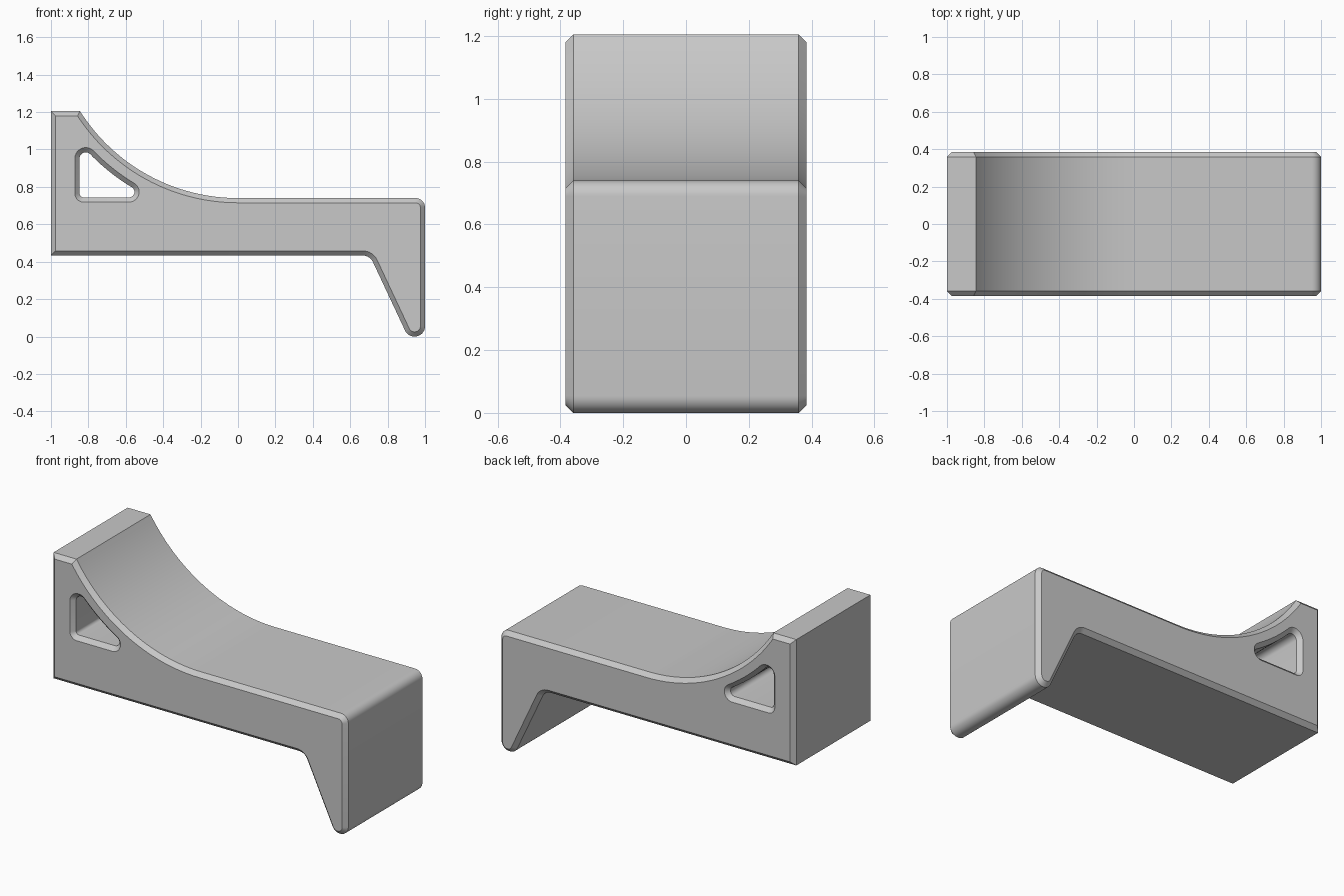
import bpy, bmesh
from math import sin, cos, sqrt, pi, radians, atan2
from mathutils import Vector

if "Cube" in bpy.data.objects:
    bpy.data.objects.remove(bpy.data.objects["Cube"])

HALF = 0.384      # half depth
CH = 0.025        # chamfer size
TOP_Z = 1.205
BASE_Z = 0.433    # underside of the beam
CENTRE = Vector((0, 1.74))   # centre of the scooped arc


def arc(c, r, a0, a1, n):
    return [Vector((c[0] + r * cos(a0 + (a1 - a0) * i / n),
                    c[1] + r * sin(a0 + (a1 - a0) * i / n))) for i in range(n + 1)]


def fillet(p, c, q, r, n=8):
    """Points rounding the corner c between p and q."""
    p, c, q = Vector(p), Vector(c), Vector(q)
    u, v = (p - c).normalized(), (q - c).normalized()
    half = u.angle(v) / 2
    mid = c + (u + v).normalized() * (r / sin(half))
    start, end = c + u * (r * cos(half) / sin(half)), c + v * (r * cos(half) / sin(half))
    a0 = atan2(*(start - mid).yx)
    a1 = atan2(*(end - mid).yx)
    turn = (a1 - a0 + pi) % (2 * pi) - pi
    return arc(mid, r, a0, a0 + turn, n)


def offset(loop, d):
    """Move a counter-clockwise outline inwards by d with mitred corners."""
    out = []
    for i, p in enumerate(loop):
        e0 = (p - loop[i - 1]).normalized()
        e1 = (loop[(i + 1) % len(loop)] - p).normalized()
        n0, n1 = Vector((-e0.y, e0.x)), Vector((-e1.y, e1.x))
        out.append(p + (n0 + n1) * (d / (1 + n0.dot(n1))))
    return out


# Outer outline, counter-clockwise in x and z
corners = [((-1, BASE_Z), 0), ((0.705, BASE_Z), 0.06), ((0.908, 0), 0.054),
           ((1, 0), 0.054), ((1, 0.74), 0.05), ((0, 0.74), 0)]
outer = [Vector(corners[0][0])]
for k in range(1, 5):
    outer += fillet(corners[k - 1][0], corners[k][0], corners[k + 1][0], corners[k][1])
end_x = -sqrt(1 - (TOP_Z - CENTRE.y) ** 2)
outer += arc(CENTRE, 1, -pi / 2, atan2(TOP_Z - CENTRE.y, end_x), 32)
outer.append(Vector((-1, TOP_Z)))

# Rounded triangular window whose long side follows the scoop
R, LEFT, LOW = 1.1, -0.847, 0.744
r_corner, r_tip, r_top = 0.02, 0.029, 0.033
tip_z = LOW + r_tip
tip = Vector((-sqrt((R + r_tip) ** 2 - (tip_z - CENTRE.y) ** 2), tip_z))
top_x = LEFT + r_top
top = Vector((top_x, CENTRE.y - sqrt((R + r_top) ** 2 - top_x ** 2)))
a_tip, a_top = atan2(*(CENTRE - tip).yx), atan2(*(CENTRE - top).yx)
window = arc((LEFT + r_corner, LOW + r_corner), r_corner, pi, 1.5 * pi, 6)
window += arc(tip, r_tip, -pi / 2, a_tip, 10)
window += arc(CENTRE, R, a_tip - pi, a_top - pi, 12)[1:-1]
window += arc(top, r_top, a_top, pi, 10)

# Chamfered solid: four rings per outline, then filled front and back
bm = bmesh.new()
caps = {-1: [], 1: []}
for loop, inset in ((outer, CH), (window, -CH)):
    face_loop = offset(loop, inset)
    rings = []
    for pts, y in ((face_loop, -HALF), (loop, CH - HALF), (loop, HALF - CH), (face_loop, HALF)):
        rings.append([bm.verts.new((p.x, y, p.y)) for p in pts])
    n = len(loop)
    for a, b in zip(rings, rings[1:]):
        for i in range(n):
            j = (i + 1) % n
            bm.faces.new((a[i], a[j], b[j], b[i]))
    for side, ring in ((-1, rings[0]), (1, rings[-1])):
        caps[side] += [bm.edges.get((ring[i], ring[(i + 1) % n])) for i in range(n)]
for side, edges in caps.items():
    bmesh.ops.triangle_fill(bm, edges=edges, use_beauty=True, normal=(0, side, 0))
bmesh.ops.recalc_face_normals(bm, faces=bm.faces[:])

mesh = bpy.data.meshes.new("bracket_body")
bm.to_mesh(mesh)
bm.free()
body = bpy.data.objects.new("bracket_body", mesh)
bpy.context.collection.objects.link(body)

# Plain grey finish
grey = bpy.data.materials.new("plain_grey")
grey.use_nodes = True
colour = (0.58, 0.58, 0.58, 1)
grey.diffuse_color = colour
grey.node_tree.nodes["Principled BSDF"].inputs["Base Color"].default_value = colour
mesh.materials.append(grey)

bpy.ops.object.select_all(action='DESELECT')
body.select_set(True)
bpy.context.view_layer.objects.active = body
bpy.ops.object.shade_smooth_by_angle(angle=radians(25))
